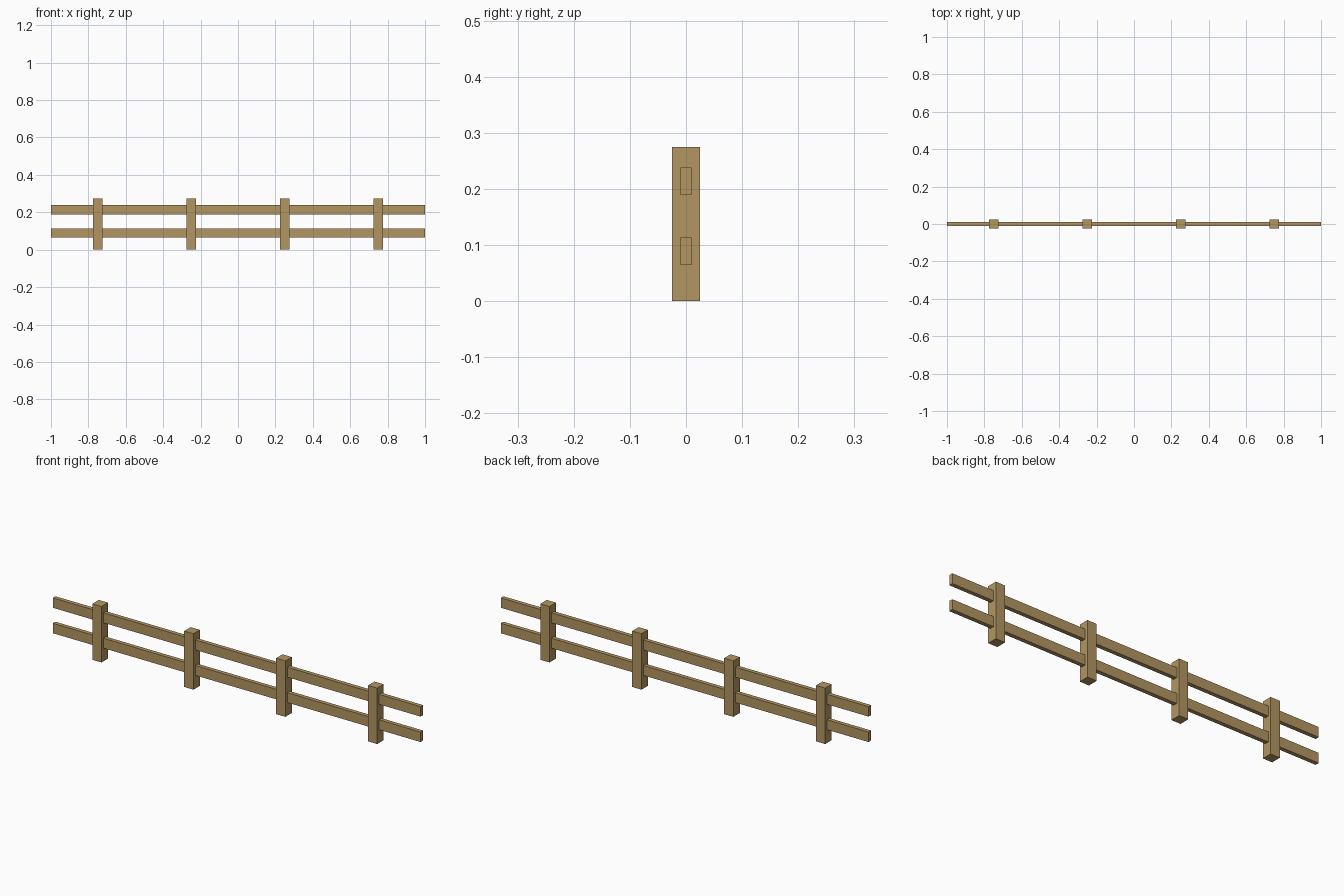
import bpy

default = bpy.data.objects.get("Cube")
if default:
    bpy.data.objects.remove(default, do_unlink=True)

# Wood colour
wood = bpy.data.materials.new("tan_wood")
wood.use_nodes = True
colour = (0.45, 0.305, 0.122, 1)
wood.diffuse_color = colour
wood.node_tree.nodes["Principled BSDF"].inputs["Base Color"].default_value = colour


def box(name, size, centre):
    bpy.ops.mesh.primitive_cube_add(size=1, location=centre)
    obj = bpy.context.object
    obj.name = name
    obj.scale = size
    bpy.ops.object.transform_apply(location=False, rotation=False, scale=True)
    obj.data.materials.append(wood)
    return obj


# Four square posts, evenly spaced
post_height = 0.275
for i in range(4):
    box(f"post_{i + 1}", (0.05, 0.05, post_height), (-0.75 + i * 0.5, 0, post_height / 2))

# Two full-length rails passing through the posts
for name, z in (("lower_rail", 0.089), ("upper_rail", 0.214)):
    box(name, (2, 0.02, 0.049), (0, 0, z))
